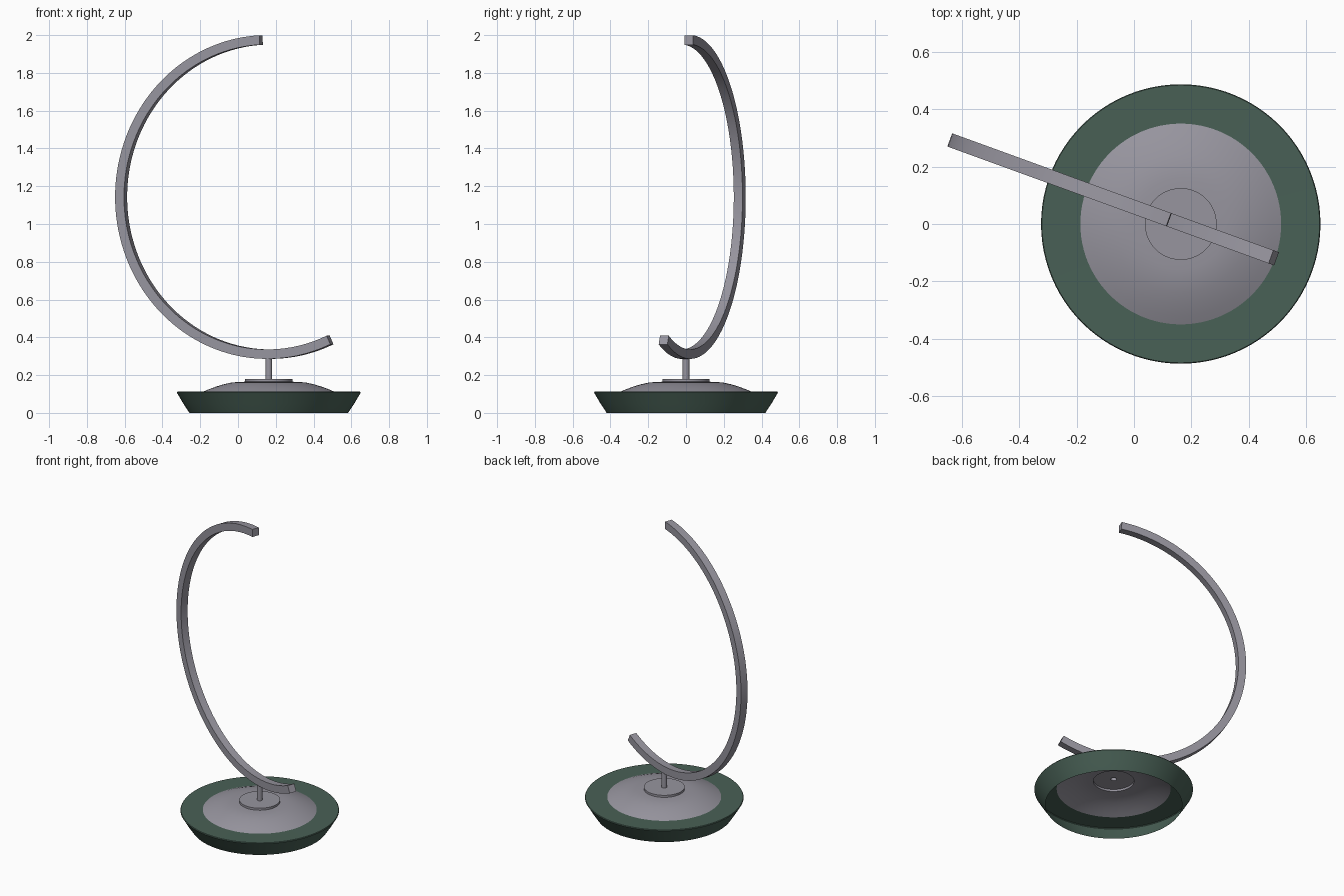
import bpy, bmesh, math
from mathutils import Vector

if "Cube" in bpy.data.objects:
    bpy.data.objects.remove(bpy.data.objects["Cube"])

CX = 0.163          # axis of the base
YAW = math.radians(-20)


def material(name, rgb):
    m = bpy.data.materials.new(name)
    m.diffuse_color = (*rgb, 1)
    m.use_nodes = True
    m.node_tree.nodes["Principled BSDF"].inputs["Base Color"].default_value = m.diffuse_color
    return m


GREY = material("metal grey", (0.31, 0.30, 0.345))
GREEN = material("dark green", (0.066, 0.118, 0.092))


def finish(name, bm, mat, angle=35):
    me = bpy.data.meshes.new(name)
    bm.to_mesh(me)
    bm.free()
    ob = bpy.data.objects.new(name, me)
    bpy.context.collection.objects.link(ob)
    me.materials.append(mat)
    bpy.ops.object.select_all(action='DESELECT')
    ob.select_set(True)
    bpy.context.view_layer.objects.active = ob
    bpy.ops.object.shade_smooth_by_angle(angle=math.radians(angle))
    return ob


def lathe(name, profile, mat, segs=96):
    """Revolve an open (radius, z) profile, ordered bottom/outside to top/inside."""
    bm = bmesh.new()
    rings = []
    for r, z in profile:
        rings.append([bm.verts.new((CX + r * math.cos(2 * math.pi * i / segs),
                                    r * math.sin(2 * math.pi * i / segs), z))
                      for i in range(segs)])
    for a, b in zip(rings, rings[1:]):
        for i in range(segs):
            j = (i + 1) % segs
            bm.faces.new((a[i], a[j], b[j], b[i]))
    return finish(name, bm, mat)


# Base: hollow flared green tray with a flat top rim
lathe("base_rim", [(0.42, 0.0), (0.453, 0.05), (0.483, 0.101), (0.487, 0.107),
                   (0.484, 0.112), (0.35, 0.111)], GREEN)
# Shallow dome, open underneath
lathe("base_dome", [(0.35, 0.111), (0.32, 0.124), (0.28, 0.139), (0.24, 0.151),
                    (0.20, 0.160), (0.16, 0.164), (0.125, 0.165)], GREY)
# Raised cap and hollow stem
lathe("base_cap", [(0.125, 0.165), (0.125, 0.179), (0.018, 0.179)], GREY)
lathe("stem", [(0.018, 0.179), (0.018, 0.292)], GREY, 32)

# Arm: square bar swept along an arc in a vertical plane turned about the stem
R_OUT, R_IN, HALF, ZC, N = 0.857, 0.807, 0.0245, 1.143, 96
START, END = math.radians(93), math.radians(294.5)
along = Vector((math.cos(YAW), math.sin(YAW), 0))
side = Vector((-math.sin(YAW), math.cos(YAW), 0))
bm = bmesh.new()
rows = []
for k in range(N + 1):
    t = START + (END - START) * k / N
    out = along * math.cos(t) + Vector((0, 0, math.sin(t)))
    rows.append([bm.verts.new(Vector((CX, 0, ZC)) + out * r + side * w)
                 for r, w in ((R_IN, -HALF), (R_OUT, -HALF), (R_OUT, HALF), (R_IN, HALF))])
for a, b in zip(rows, rows[1:]):
    for i in range(4):
        j = (i + 1) % 4
        bm.faces.new((a[i], a[j], b[j], b[i]))
bm.faces.new(rows[0])
bm.faces.new(rows[-1][::-1])
bmesh.ops.recalc_face_normals(bm, faces=bm.faces)
finish("curved_arm", bm, GREY)
